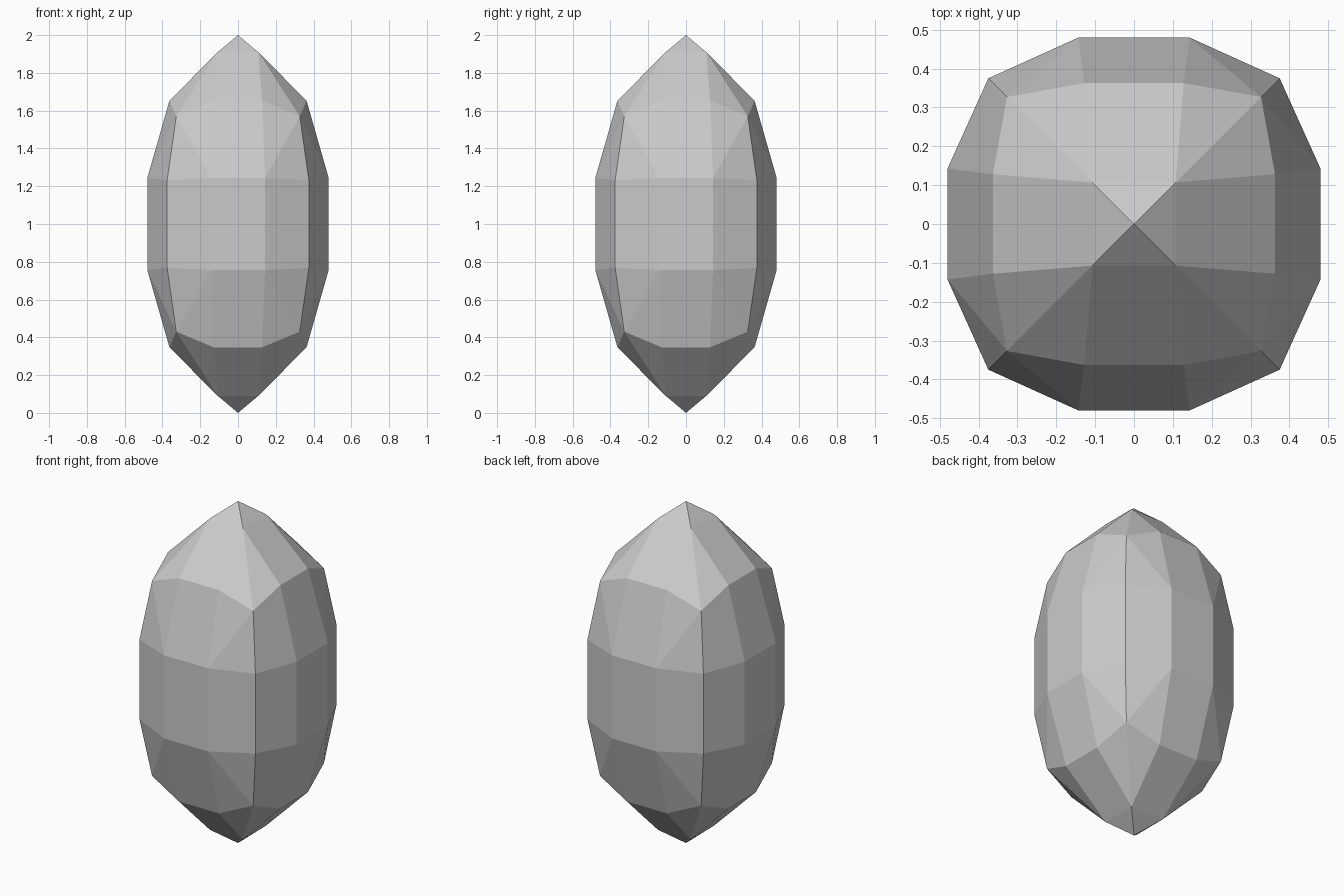
import bpy
import bmesh
from mathutils import Matrix, Vector

cube = bpy.data.objects.get("Cube")
if cube:
    bpy.data.objects.remove(cube, do_unlink=True)

stone = bpy.data.materials.new("grey stone")
stone.use_nodes = True
colour = (0.6, 0.6, 0.6, 1)
stone.diffuse_color = colour
stone.node_tree.nodes["Principled BSDF"].inputs["Base Color"].default_value = colour

bm = bmesh.new()


def ring(points):
    """Repeat a quarter's points around the z axis."""
    return [bm.verts.new(Matrix.Rotation(q * 1.5707963, 3, "Z") @ Vector(p))
            for q in range(4) for p in points]


def band(corner, corner_z, mid_x, mid_y, mid_z):
    """Twelve-sided ring: one corner and two mid points per quarter."""
    return ring([(corner, corner, corner_z), (mid_x, mid_y, mid_z), (-mid_x, mid_y, mid_z)])


def half(sign):
    """Shoulder and pointed cap above or below the waist."""
    waist = band(0.375, 1 + sign * 0.233, 0.143, 0.48, 1 + sign * 0.243)
    shoulder = band(0.327, 1 + sign * 0.57, 0.128, 0.363, 1 + sign * 0.653)
    collar = ring([(0.107, 0.107, 1 + sign * 0.91)])
    tip = bm.verts.new((0, 0, 1 + sign))
    for q in range(4):
        c, m, n, d = [(3 * q + k) % 12 for k in range(4)]
        a, b = collar[q], collar[(q + 1) % 4]
        faces = [
            # shoulder facets, with creases running from the corners
            (waist[c], waist[m], shoulder[c]),
            (waist[m], shoulder[m], shoulder[c]),
            (waist[m], waist[n], shoulder[n], shoulder[m]),
            (waist[n], shoulder[d], shoulder[n]),
            (waist[n], waist[d], shoulder[d]),
            # cap facets
            (shoulder[c], shoulder[m], a),
            (shoulder[m], shoulder[n], b, a),
            (shoulder[n], shoulder[d], b),
            (a, b, tip),
        ]
        for f in faces:
            bm.faces.new(f)
    return waist


# Two pointed halves joined by the upright waist facets
top, bottom = half(1), half(-1)
for i in range(12):
    j = (i + 1) % 12
    bm.faces.new((bottom[i], bottom[j], top[j], top[i]))
bmesh.ops.recalc_face_normals(bm, faces=bm.faces)

mesh = bpy.data.meshes.new("faceted_stone")
bm.to_mesh(mesh)
bm.free()
mesh.materials.append(stone)
bpy.context.collection.objects.link(bpy.data.objects.new("faceted_stone", mesh))
